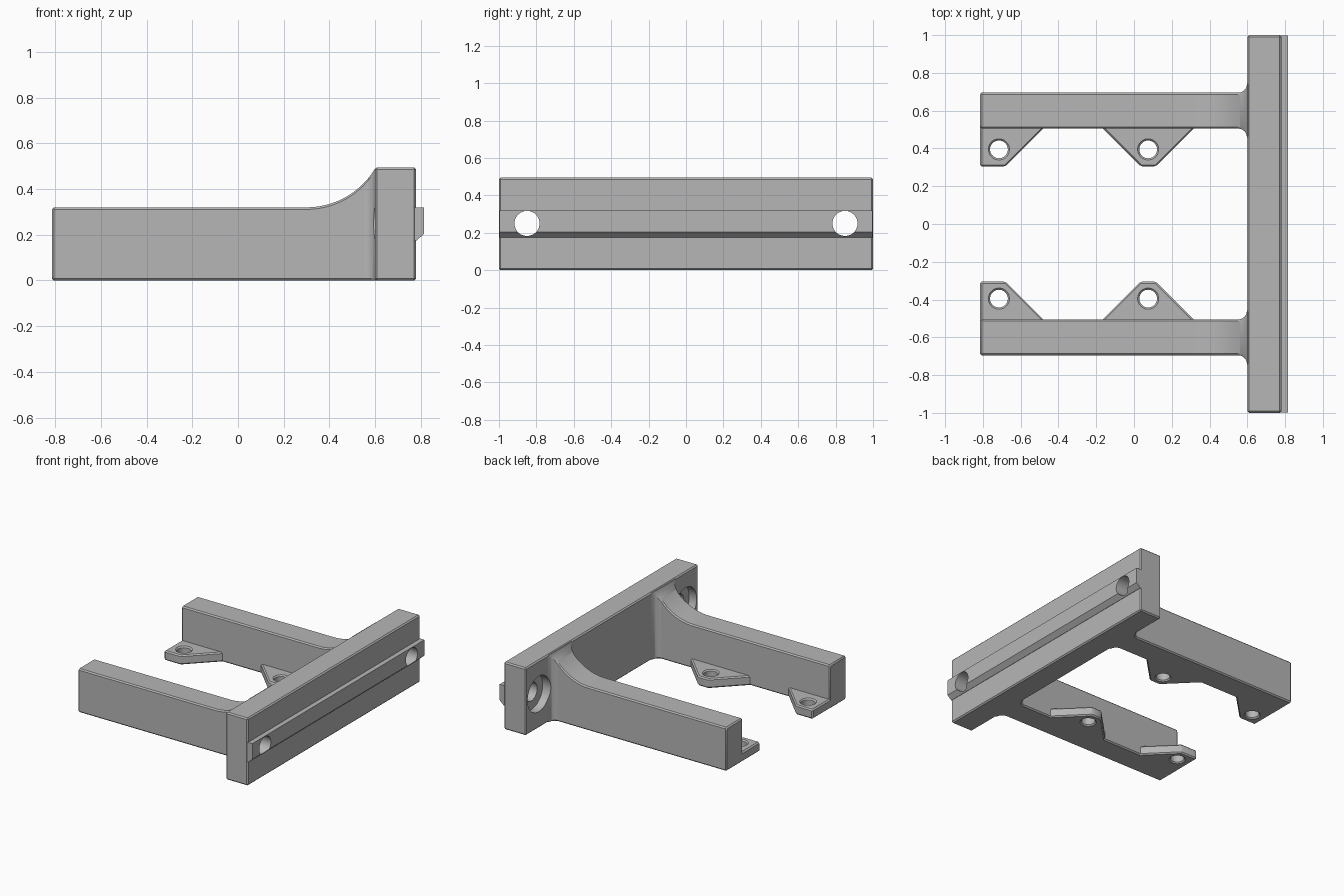
import bpy, bmesh
from math import sqrt, cos, pi, radians
from mathutils import Matrix

if "Cube" in bpy.data.objects:
    bpy.data.objects.remove(bpy.data.objects["Cube"], do_unlink=True)

grey = bpy.data.materials.new("plain grey")
grey.use_nodes = True
grey.diffuse_color = (0.47, 0.47, 0.47, 1)
grey.node_tree.nodes["Principled BSDF"].inputs["Base Color"].default_value = grey.diffuse_color

CHAMFER = 0.009
BAR_BACK, BAR_FRONT = 0.6, 0.78
ARM_END, ARM_Y, ARM_HALF, ARM_TOP = -0.815, 0.6, 0.095, 0.32
FILLET, SWEEP_START, SWEEP_R = 0.05, 0.3, 0.35


def finish(name, bm):
    bmesh.ops.recalc_face_normals(bm, faces=bm.faces)
    mesh = bpy.data.meshes.new(name)
    bm.to_mesh(mesh)
    bm.free()
    mesh.materials.append(grey)
    ob = bpy.data.objects.new(name, mesh)
    bpy.context.collection.objects.link(ob)
    return ob


def loft(name, rings):
    """Skin a list of matching closed rings and cap both ends."""
    bm = bmesh.new()
    loops = [[bm.verts.new(p) for p in ring] for ring in rings]
    n = len(loops[0])
    for a, b in zip(loops, loops[1:]):
        for i in range(n):
            j = (i + 1) % n
            bm.faces.new((a[i], a[j], b[j], b[i]))
    bm.faces.new(loops[0])
    bm.faces.new(loops[-1])
    return finish(name, bm)


def cylinder(axis, radius, depth, centre):
    bm = bmesh.new()
    turn = Matrix.Rotation(pi / 2, 4, "Y") if axis == "X" else Matrix()
    bmesh.ops.create_cone(bm, cap_ends=True, segments=48, radius1=radius, radius2=radius,
                          depth=depth, matrix=Matrix.Translation(centre) @ turn)
    ob = finish("hole_cutter", bm)
    ob.hide_render = True
    return ob


def select_only(ob):
    bpy.ops.object.select_all(action="DESELECT")
    ob.select_set(True)
    bpy.context.view_layer.objects.active = ob


def apply(ob, mod):
    select_only(ob)
    bpy.ops.object.modifier_apply(modifier=mod.name)


def cut(ob, cutter):
    mod = ob.modifiers.new("cut", "BOOLEAN")
    mod.operation, mod.solver, mod.object = "DIFFERENCE", "EXACT", cutter
    apply(ob, mod)


def chamfer(ob):
    mod = ob.modifiers.new("chamfer", "BEVEL")
    mod.width, mod.segments = CHAMFER, 1
    mod.limit_method, mod.angle_limit = "ANGLE", radians(30)
    apply(ob, mod)


def arm_section(x, side, inset=0.0):
    """Chamfered rectangle, widening and rising towards the crossbar."""
    half, top = ARM_HALF, ARM_TOP
    run = min(x, BAR_BACK)
    if run > SWEEP_START:
        top += SWEEP_R - sqrt(SWEEP_R ** 2 - (run - SWEEP_START) ** 2)
    along = run - (BAR_BACK - FILLET)
    if along > 0:
        half += FILLET - sqrt(max(0, FILLET ** 2 - along ** 2))
    half, top, low, c = half - inset, top - inset, inset, CHAMFER
    pts = [(-half + c, low), (half - c, low), (half, low + c), (half, top - c),
           (half - c, top), (-half + c, top), (-half, top - c), (-half, low + c)]
    return [(x, side * ARM_Y + y, z) for y, z in pts]


# Crossbar
bm = bmesh.new()
bmesh.ops.create_cube(bm, size=1, matrix=Matrix.Translation((0.69, 0, 0.2475))
                      @ Matrix.Diagonal((BAR_FRONT - BAR_BACK, 2, 0.495, 1)))
bar = finish("crossbar", bm)
chamfer(bar)

# Front rail with a sloped underside
rail_profile = [(0.77, 0.175), (0.782, 0.175), (0.815, 0.205), (0.815, 0.32), (0.77, 0.32)]
rail = loft("front_rail", [[(x, y, z) for x, z in rail_profile] for y in (-0.998, 0.998)])

# Arms
sweep = [SWEEP_START + (BAR_BACK - FILLET - SWEEP_START) * i / 16 for i in range(17)]
corner = [BAR_BACK - FILLET * cos(pi / 2 * i / 12) for i in range(1, 13)]
arms = {}
for side, label in ((1, "back"), (-1, "front")):
    rings = [arm_section(ARM_END, side, CHAMFER)]
    rings += [arm_section(x, side) for x in [ARM_END + CHAMFER] + sweep + corner + [0.625]]
    arms[side] = loft(label + "_arm", rings)

# Mounting tabs, one at each arm's end and one midway
end_tab = [(-0.815, 0.53), (-0.815, 0.305), (-0.68, 0.305), (-0.455, 0.53)]
mid_tab = [(-0.19, 0.53), (0.035, 0.305), (0.115, 0.305), (0.34, 0.53)]
tabs = []
for side, label in ((1, "back"), (-1, "front")):
    for kind, outline, hole_x in (("end", end_tab, -0.715), ("middle", mid_tab, 0.075)):
        tab = loft(label + "_" + kind + "_tab",
                   [[(x, side * y, z) for x, y in outline] for z in (0, 0.07)])
        drill = cylinder("Z", 0.047, 0.3, (hole_x, side * 0.395, 0.03))
        cut(tab, drill)
        bpy.data.objects.remove(drill, do_unlink=True)
        chamfer(tab)
        tabs.append(tab)

# Counterbored bolt holes at both ends of the crossbar
for side in (1, -1):
    through = cylinder("X", 0.067, 0.6, (0.7, side * 0.85, 0.25))
    recess = cylinder("X", 0.13, 0.2, (0.56, side * 0.85, 0.25))
    for ob, cutter in ((bar, through), (rail, through), (bar, recess), (arms[side], recess)):
        cut(ob, cutter)
    for cutter in (through, recess):
        bpy.data.objects.remove(cutter, do_unlink=True)

for ob in [bar, rail, *arms.values(), *tabs]:
    select_only(ob)
    bpy.ops.object.shade_smooth_by_angle(angle=radians(30))
